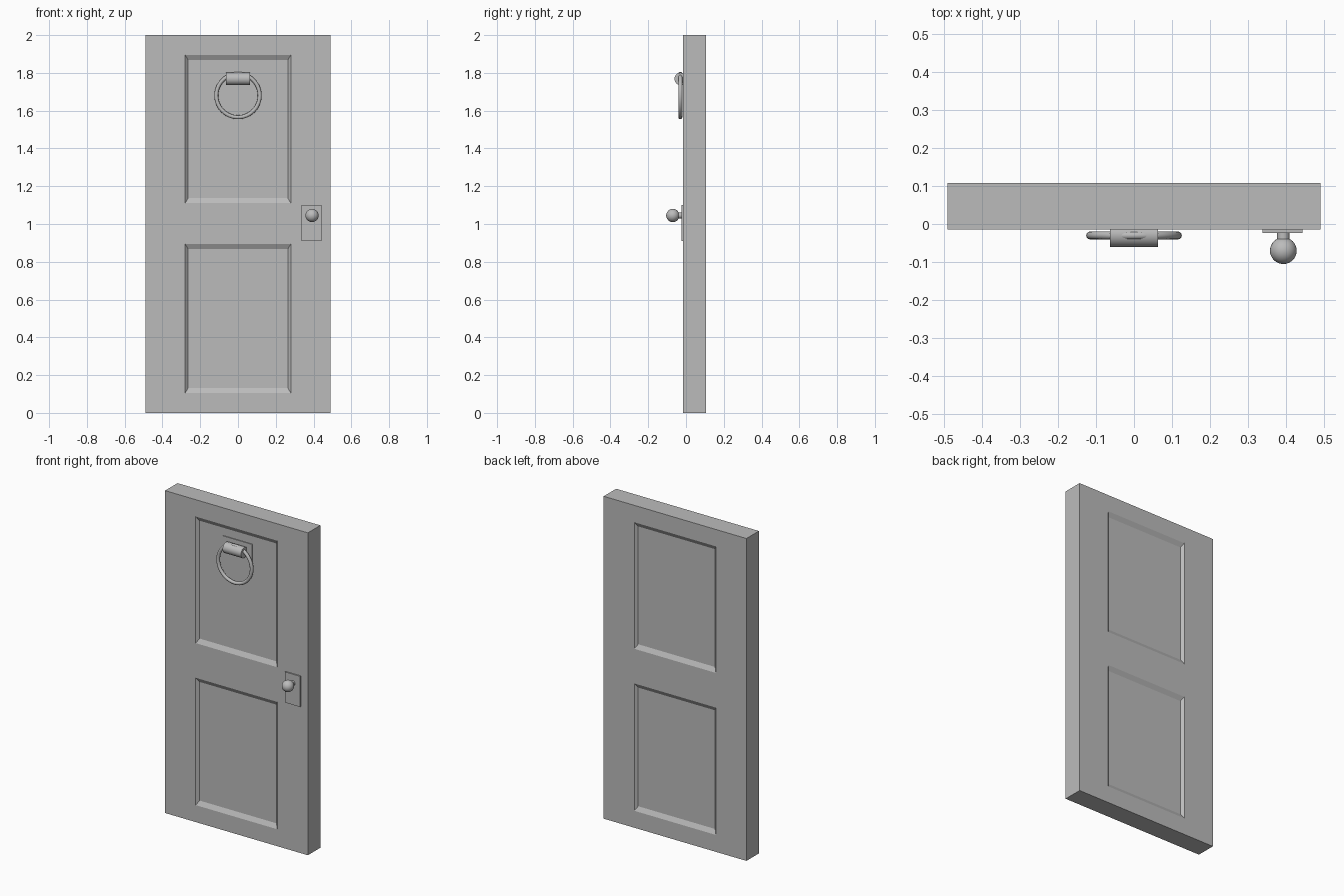
import bpy, bmesh, math
from mathutils import Vector

cube = bpy.data.objects.get("Cube")
if cube:
    bpy.data.objects.remove(cube, do_unlink=True)

grey = bpy.data.materials.new("plain grey")
grey.use_nodes = True
grey.diffuse_color = (0.5, 0.5, 0.5, 1)
grey.node_tree.nodes["Principled BSDF"].inputs["Base Color"].default_value = (0.5, 0.5, 0.5, 1)

FRONT, BACK = -0.015, 0.107
RECESS = 0.015


def finish(obj, name, smooth=False):
    obj.name = name
    obj.data.materials.clear()
    obj.data.materials.append(grey)
    if smooth:
        bpy.ops.object.select_all(action='DESELECT')
        obj.select_set(True)
        bpy.context.view_layer.objects.active = obj
        bpy.ops.object.shade_smooth_by_angle(angle=math.radians(35))
    return obj


def box(name, low, high):
    low, high = Vector(low), Vector(high)
    bpy.ops.mesh.primitive_cube_add(size=1, location=(low + high) / 2)
    obj = bpy.context.object
    obj.scale = high - low
    bpy.ops.object.transform_apply(location=False, rotation=False, scale=True)
    return finish(obj, name)


def cylinder(name, radius, length, center, rotation):
    bpy.ops.mesh.primitive_cylinder_add(vertices=32, radius=radius, depth=length,
                                        location=center, rotation=rotation)
    return finish(bpy.context.object, name, True)


# Door slab with two sunken, chamfered panels on each side
def panelled_side(bm, y, inward):
    xs = [-0.49, -0.28, 0.28, 0.49]
    zs = [0, 0.105, 0.895, 1.11, 1.895, 2]
    grid = [[bm.verts.new((x, y, z)) for x in xs] for z in zs]
    for row in range(5):
        for col in range(3):
            ring = [grid[row][col], grid[row][col + 1],
                    grid[row + 1][col + 1], grid[row + 1][col]]
            if col == 1 and row in (1, 3):
                middle = sum((v.co for v in ring), Vector()) / 4
                inner = []
                for v in ring:
                    dx = math.copysign(0.016, middle.x - v.co.x)
                    dz = math.copysign(0.027, middle.z - v.co.z)
                    inner.append(bm.verts.new(v.co + Vector((dx, inward * RECESS, dz))))
                for i in range(4):
                    j = (i + 1) % 4
                    bm.faces.new((ring[i], ring[j], inner[j], inner[i]))
                bm.faces.new(inner)
            else:
                bm.faces.new(ring)


bm = bmesh.new()
panelled_side(bm, FRONT, 1)
panelled_side(bm, BACK, -1)
bmesh.ops.bridge_loops(bm, edges=[e for e in bm.edges if e.is_boundary])
bmesh.ops.recalc_face_normals(bm, faces=bm.faces)
mesh = bpy.data.meshes.new("door_slab")
bm.to_mesh(mesh)
bm.free()
door = bpy.data.objects.new("door_slab", mesh)
bpy.context.collection.objects.link(door)
finish(door, "door_slab")

# Knocker: backing plate, barrel and hanging ring
panel = FRONT + RECESS
box("knocker_plate", (-0.1, panel - 0.005, 1.715), (0.1, panel + 0.005, 1.82))
cylinder("knocker_barrel", 0.033, 0.126, (0, -0.028, 1.768), (0, math.pi / 2, 0))
bpy.ops.mesh.primitive_torus_add(major_radius=0.115, minor_radius=0.0105,
                                 major_segments=48, minor_segments=12,
                                 location=(0, -0.03, 1.68),
                                 rotation=(math.pi / 2, 0, 0))
finish(bpy.context.object, "knocker_ring", True)

# Knob: plate, neck and ball
box("knob_plate", (0.337, FRONT - 0.008, 0.91), (0.442, FRONT + 0.005, 1.1))
cylinder("knob_neck", 0.016, 0.04, (0.392, -0.035, 1.045), (math.pi / 2, 0, 0))
bpy.ops.mesh.primitive_uv_sphere_add(segments=32, ring_count=16, radius=0.035,
                                     location=(0.392, -0.07, 1.045))
finish(bpy.context.object, "knob_ball", True)
